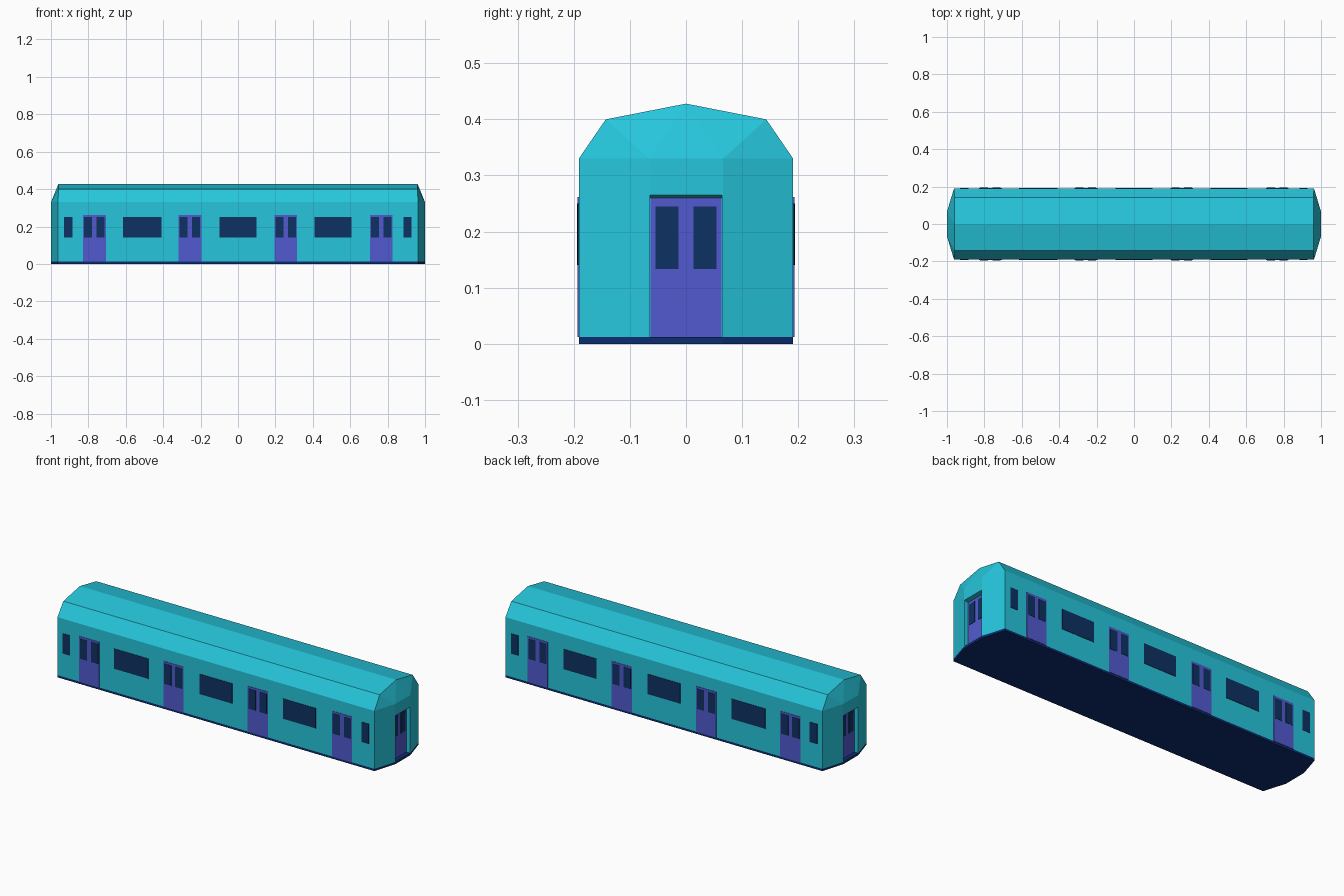
import bpy
import bmesh

cube = bpy.data.objects.get("Cube")
if cube:
    bpy.data.objects.remove(cube)


def make_material(name, rgb):
    linear = [((c / 255 + 0.055) / 1.055) ** 2.4 for c in rgb] + [1.0]
    mat = bpy.data.materials.new(name)
    mat.use_nodes = True
    mat.diffuse_color = linear
    mat.node_tree.nodes["Principled BSDF"].inputs["Base Color"].default_value = linear
    return mat


CYAN = make_material("cyan paint", (38, 198, 220))
PURPLE = make_material("purple door paint", (82, 90, 207))
GLASS = make_material("dark blue glass", (13, 50, 98))
NAVY = make_material("navy underframe", (12, 45, 112))


def hull(name, points, mat):
    """Flat-faced convex solid around the given points."""
    bm = bmesh.new()
    for p in points:
        bm.verts.new(p)
    bmesh.ops.convex_hull(bm, input=bm.verts[:])
    bmesh.ops.dissolve_limit(bm, angle_limit=0.005, verts=bm.verts[:], edges=bm.edges[:])
    bmesh.ops.recalc_face_normals(bm, faces=bm.faces[:])
    mesh = bpy.data.meshes.new(name)
    bm.to_mesh(mesh)
    bm.free()
    mesh.materials.append(mat)
    obj = bpy.data.objects.new(name, mesh)
    bpy.context.collection.objects.link(obj)
    return obj


def box(name, xs, ys, zs, mat):
    return hull(name, [(x, y, z) for x in xs for y in ys for z in zs], mat)


END, SHOULDER = 1.0, 0.962      # nose and body half lengths
WALL, NOSE = 0.191, 0.066       # body and nose half widths
FLOOR, EAVES = 0.012, 0.33
DOOR_TOP = 0.262


def plan(z):
    """Chamfered floor outline at one height."""
    return [(sx * x, sy * y, z) for sx in (-1, 1) for sy in (-1, 1)
            for x, y in ((SHOULDER, WALL), (END, NOSE))]


# Underframe, and body shell with faceted roof
hull("underframe", plan(0) + plan(FLOOR), NAVY)
roof = [(x, y, z) for x in (-0.96, 0.96)
        for y, z in ((-0.143, 0.4), (0, 0.428), (0.143, 0.4))]
body = hull("body_shell", plan(FLOOR) + plan(EAVES) + roof, CYAN)

# End door recesses with a sloped lintel
RECESS = 0.975
for side in (-1, 1):
    cutter = hull("recess_cutter", [(side * x, y, z) for y in (-0.064, 0.064)
                  for x, z in ((RECESS, -0.05), (1.05, -0.05), (RECESS, 0.26), (1.05, 0.275))], CYAN)
    cutter.hide_render = True
    mod = body.modifiers.new("recess", "BOOLEAN")
    mod.operation = "DIFFERENCE"
    mod.solver = "EXACT"
    mod.object = cutter
    bpy.context.view_layer.objects.active = body
    bpy.ops.object.modifier_apply(modifier=mod.name)
    bpy.data.objects.remove(cutter)

# End doors with paired windows
for side, label in ((-1, "right"), (1, "left")):
    box(label + "_end_door", (side * (RECESS - 0.003), side * (RECESS + 0.002)),
        (-0.0635, 0.0635), (FLOOR, 0.26), PURPLE)
    for s in (-1, 1):
        box(label + "_end_door_window", (side * RECESS, side * (RECESS + 0.004)),
            (s * 0.013, s * 0.054), (0.133, 0.245), GLASS)

# Side doors and windows on both long walls
for side, label in ((-1, "front"), (1, "back")):
    skin = (side * (WALL - 0.003), side * (WALL + 0.002))
    glass = (side * (WALL - 0.003), side * (WALL + 0.0035))
    for x in (-0.768, -0.257, 0.255, 0.766):
        box(label + "_door", (x - 0.061, x + 0.061), skin, (FLOOR, DOOR_TOP), PURPLE)
        for s in (-1, 1):
            box(label + "_door_window", (x + s * 0.012, x + s * 0.055), glass, (0.14, 0.25), GLASS)
    for x, half in ((-0.908, 0.023), (-0.513, 0.103), (0, 0.099), (0.508, 0.099), (0.906, 0.022)):
        box(label + "_window", (x - half, x + half), skin, (0.14, 0.25), GLASS)
